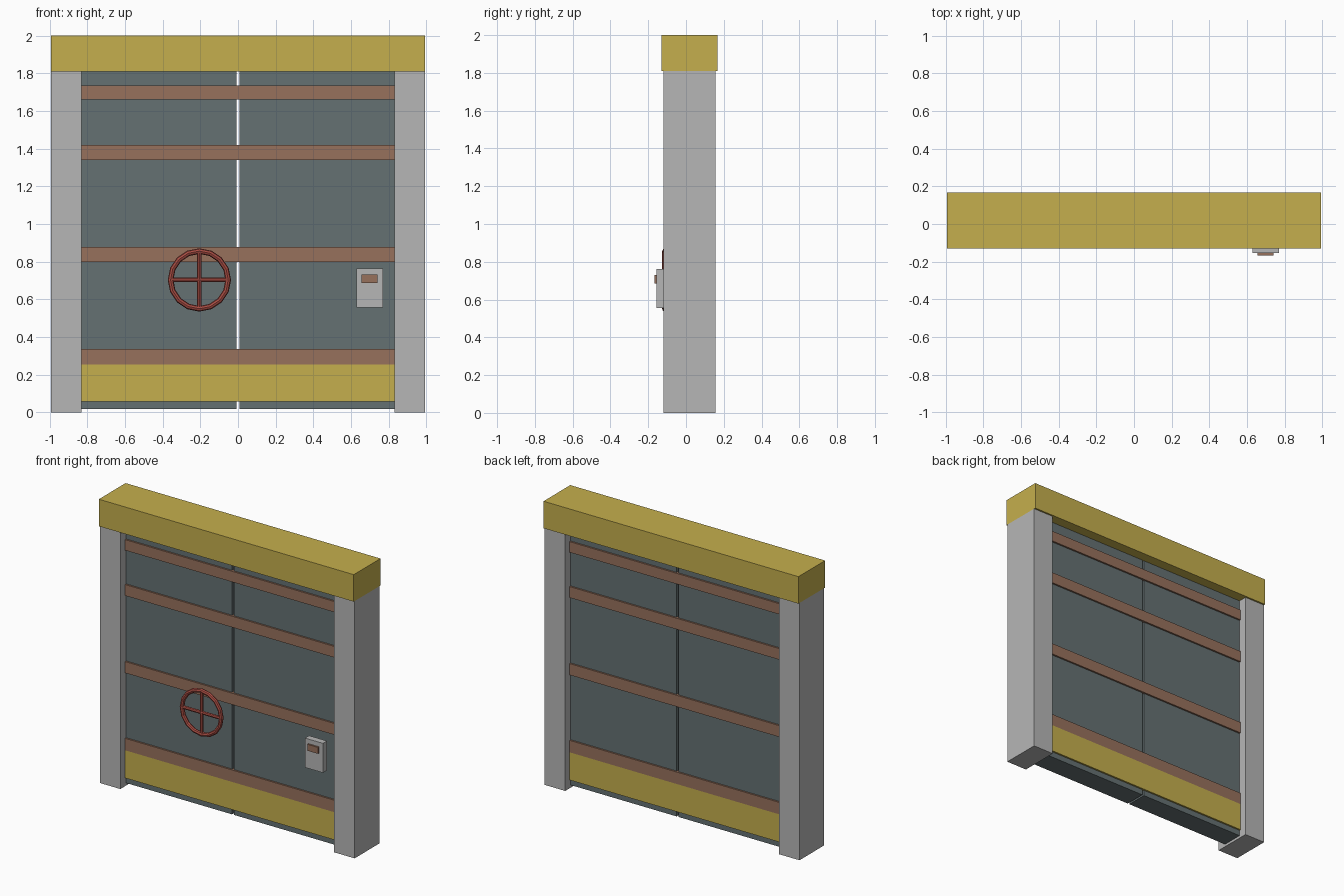
import bpy
import math
from mathutils import Matrix, Vector

default = bpy.data.objects.get("Cube")
if default:
    bpy.data.objects.remove(default, do_unlink=True)


def material(name, rgb):
    mat = bpy.data.materials.new(name)
    mat.use_nodes = True
    colour = (*rgb, 1)
    mat.diffuse_color = colour
    mat.node_tree.nodes["Principled BSDF"].inputs["Base Color"].default_value = colour
    return mat


YELLOW = material("safety yellow", (0.56, 0.43, 0.075))
GREY = material("light grey", (0.47, 0.47, 0.47))
SLATE = material("slate door", (0.13, 0.165, 0.17))
BROWN = material("rust brown", (0.31, 0.165, 0.108))
RED = material("valve red", (0.40, 0.075, 0.057))


def box(name, x, y, z, mat):
    """Box from (low, high) ranges on each axis."""
    spans = (x, y, z)
    bpy.ops.mesh.primitive_cube_add(size=1)
    ob = bpy.context.object
    ob.name = name
    centre = Vector([(a + b) / 2 for a, b in spans])
    size = Vector([b - a for a, b in spans])
    ob.data.transform(Matrix.Translation(centre) @ Matrix.Diagonal((*size, 1)))
    ob.data.materials.append(mat)
    return ob


HALF = 0.992        # half width of the whole frame
INNER = 0.832       # half width of the opening
LINTEL = 1.81       # underside of the header
BAR_Y = (-0.068, 0.106)
DOOR_Y = (-0.056, 0.094)

# Frame
box("header", (-HALF, HALF), (-0.13, 0.167), (LINTEL, 2), YELLOW)
for side, s in (("left", 1), ("right", -1)):
    box(side + "_pillar", sorted((s * INNER, s * HALF)), (-0.12, 0.155), (0, LINTEL), GREY)
    # Door leaves with a narrow gap between them
    box(side + "_door", sorted((s * 0.007, s * INNER)), DOOR_Y, (0.018, LINTEL), SLATE)

# Cross bars and kick plate, standing proud on both faces
for i, z in enumerate(((0.253, 0.337), (0.797, 0.877), (1.341, 1.419), (1.66, 1.735))):
    box(f"cross_bar_{i + 1}", (-INNER, INNER), BAR_Y, z, BROWN)
box("kick_plate", (-INNER, INNER), BAR_Y, (0.058, 0.253), YELLOW)

# Hand wheel
WX, WY, WZ = -0.205, -0.111, 0.703
bpy.ops.mesh.primitive_torus_add(
    major_segments=16, minor_segments=8, major_radius=0.153, minor_radius=0.015,
    location=(WX, WY, WZ), rotation=(math.pi / 2, 0, 0))
rim = bpy.context.object
rim.name = "wheel_rim"
rim.data.materials.append(RED)
for name, turn in (("wheel_spoke_upright", (0, 0, 0)), ("wheel_spoke_level", (0, math.pi / 2, 0))):
    bpy.ops.mesh.primitive_cylinder_add(
        vertices=8, radius=0.012, depth=0.3, location=(WX, WY, WZ), rotation=turn)
    spoke = bpy.context.object
    spoke.name = name
    spoke.data.materials.append(RED)

# Control box
box("control_box", (0.63, 0.77), (-0.155, -0.11), (0.556, 0.763), GREY)
box("control_screen", (0.657, 0.74), (-0.167, -0.155), (0.686, 0.731), BROWN)
